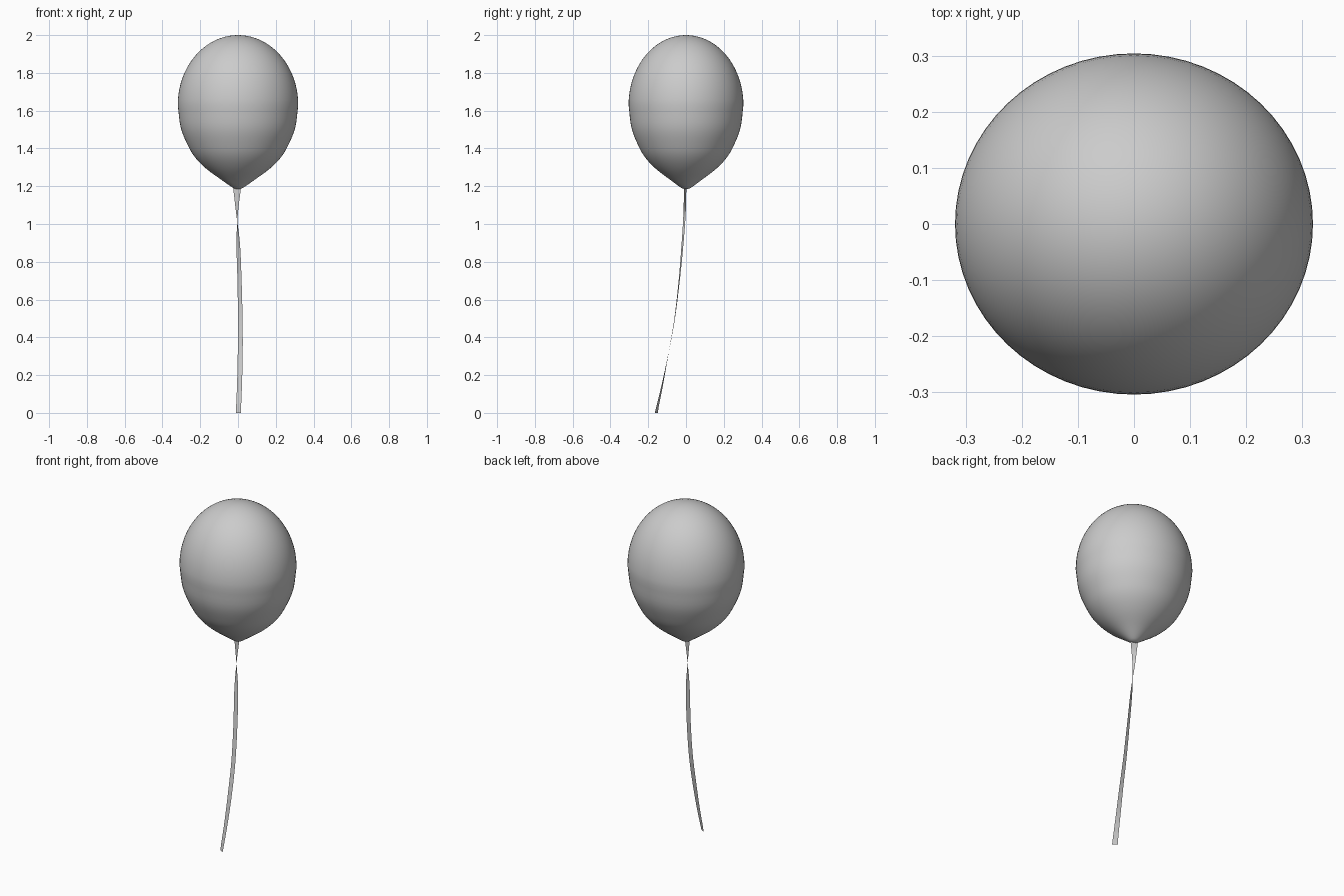
import bpy, math
from mathutils import Vector

if "Cube" in bpy.data.objects:
    bpy.data.objects.remove(bpy.data.objects["Cube"])


def catmull(pts, steps):
    """Smooth path through a few control points of any dimension."""
    p = [Vector(q) for q in pts]
    p = [2 * p[0] - p[1]] + p + [2 * p[-1] - p[-2]]
    out = []
    for i in range(1, len(p) - 2):
        a, b, c, d = p[i - 1:i + 3]
        for s in range(steps):
            t = s / steps
            out.append(0.5 * (2 * b + (c - a) * t + (2 * a - 5 * b + 4 * c - d) * t * t
                              + (3 * b - a - 3 * c + d) * t ** 3))
    out.append(p[-2])
    return out


def make_object(name, verts, faces):
    mesh = bpy.data.meshes.new(name)
    mesh.from_pydata(verts, [], faces)
    mesh.update()
    mesh.shade_smooth()
    obj = bpy.data.objects.new(name, mesh)
    bpy.context.collection.objects.link(obj)
    return obj


# Balloon: elliptical dome above the widest level, tapering to a neck below
RX, RY, ZMID, SEG = 0.319, 0.304, 1.63, 64
lower = catmull([(0.012, 1.186), (0.032, 1.195), (0.085, 1.232), (0.165, 1.29),
                 (0.225, 1.35), (0.265, 1.415), (0.303, 1.51), (0.319, 1.63)], 4)[:-1]
upper = [(RX * math.cos(a), ZMID + 0.37 * math.sin(a))
         for a in (math.pi / 2 * i / 20 for i in range(20))]
rings = [(p[0], p[1]) for p in lower] + upper
verts, faces = [], []
for r, z in rings:
    for k in range(SEG):
        a = 2 * math.pi * k / SEG
        verts.append((r * math.cos(a), r * RY / RX * math.sin(a), z))
for i in range(len(rings) - 1):
    for k in range(SEG):
        n = (k + 1) % SEG
        faces.append((i * SEG + k, i * SEG + n, (i + 1) * SEG + n, (i + 1) * SEG + k))
verts.append((0, 0, 2.0))
last = (len(rings) - 1) * SEG
for k in range(SEG):
    faces.append((last + k, last + (k + 1) % SEG, len(verts) - 1))
faces.append(tuple(reversed(range(SEG))))
make_object("balloon", verts, faces)

# Ribbon: thin twisting strip; each station is centre plus half-width vector
centres = [(-0.005, -0.004, 1.195), (-0.005, -0.008, 1.05), (0.001, -0.018, 0.9),
           (0.008, -0.036, 0.7), (0.012, -0.06, 0.5), (0.012, -0.09, 0.33),
           (0.008, -0.125, 0.15), (0.002, -0.157, 0.005)]
halves = [(0.021, -0.006, 0), (0.004, -0.006, 0), (-0.009, -0.005, 0),
          (-0.011, -0.003, 0), (-0.012, -0.0015, 0), (-0.013, 0.0, 0),
          (-0.013, 0.004, 0.002), (-0.013, 0.008, 0.004)]
verts = []
for c, h in zip(catmull(centres, 6), catmull(halves, 6)):
    verts += [c - h, c + h]
verts[-2].z = verts[-1].z = 0.0
faces = [(2 * i, 2 * i + 1, 2 * i + 3, 2 * i + 2) for i in range(len(verts) // 2 - 1)]
make_object("ribbon", verts, faces)
